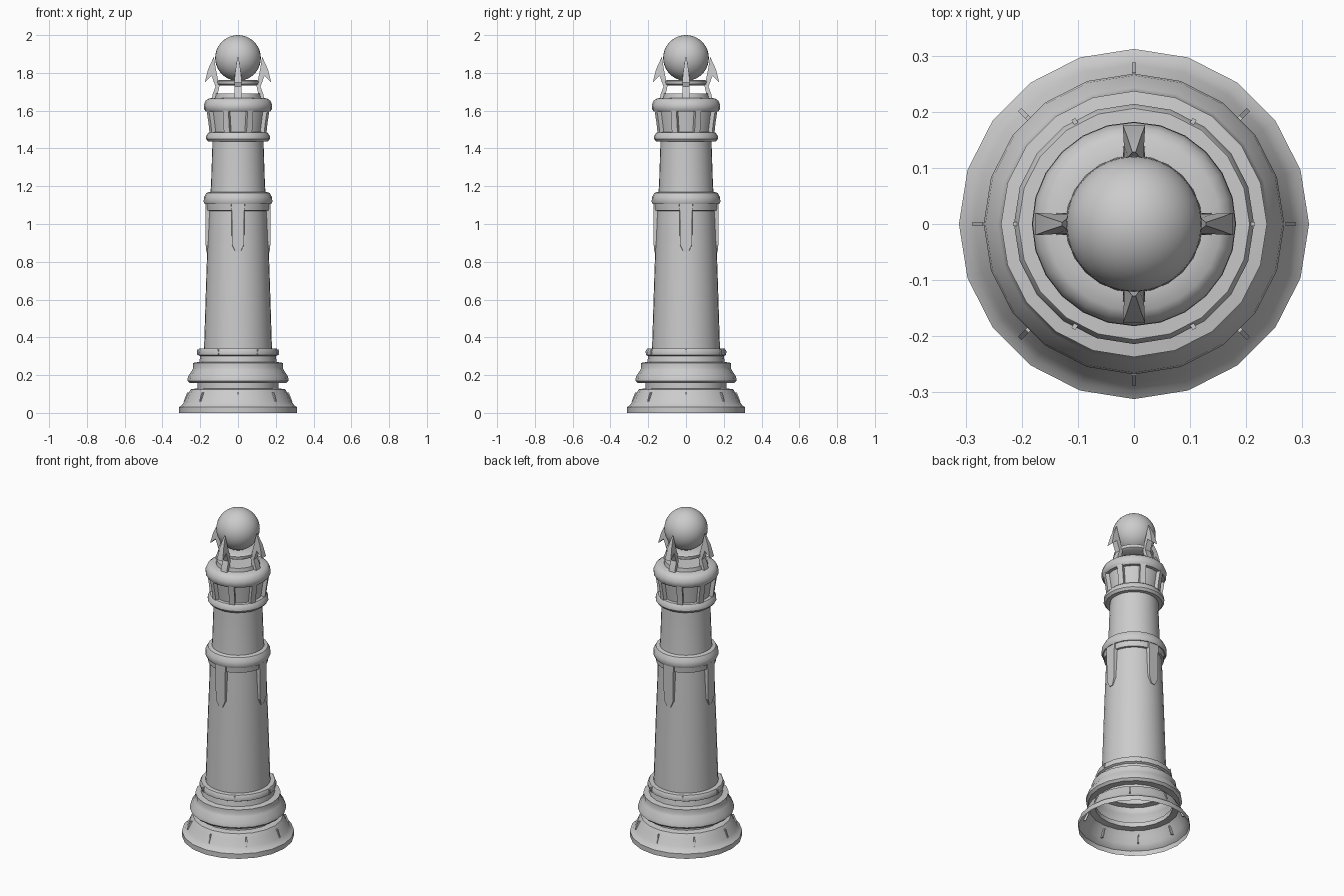
import bpy, bmesh, math
from mathutils import Matrix, Vector

if "Cube" in bpy.data.objects:
    bpy.data.objects.remove(bpy.data.objects["Cube"])


def finish(name, bm, angle=35):
    bmesh.ops.recalc_face_normals(bm, faces=bm.faces)
    me = bpy.data.meshes.new(name)
    bm.to_mesh(me)
    bm.free()
    ob = bpy.data.objects.new(name, me)
    bpy.context.collection.objects.link(ob)
    bpy.ops.object.select_all(action='DESELECT')
    ob.select_set(True)
    bpy.context.view_layer.objects.active = ob
    bpy.ops.object.shade_smooth_by_angle(angle=math.radians(angle))
    return ob


def lathe(name, profile, sides=24, closed=False):
    """Turn an (r, z) profile around the z axis."""
    bm = bmesh.new()
    rings = []
    for r, z in profile:
        if r == 0:
            rings.append([bm.verts.new((0, 0, z))] * sides)
        else:
            rings.append([bm.verts.new((r * math.cos(2 * math.pi * i / sides),
                                        r * math.sin(2 * math.pi * i / sides), z))
                          for i in range(sides)])
    pairs = list(zip(rings, rings[1:]))
    if closed:
        pairs.append((rings[-1], rings[0]))
    for a, b in pairs:
        for i in range(sides):
            j = (i + 1) % sides
            quad = list(dict.fromkeys((a[i], a[j], b[j], b[i])))
            bm.faces.new(quad)
    return finish(name, bm)


def radial(name, outline, count, start=0):
    """Copy a solid around z; outline rows are (r, z, half_width)."""
    for k in range(count):
        bm = bmesh.new()
        left = [bm.verts.new((r, -w, z)) for r, z, w in outline]
        right = [bm.verts.new((r, w, z)) for r, z, w in outline]
        bm.faces.new(left)
        bm.faces.new(right[::-1])
        n = len(outline)
        for i in range(n):
            j = (i + 1) % n
            bm.faces.new((left[i], right[i], right[j], left[j]))
        bmesh.ops.rotate(bm, verts=bm.verts, cent=(0, 0, 0),
                         matrix=Matrix.Rotation(math.radians(start) + 2 * math.pi * k / count, 3, 'Z'))
        finish(f"{name}_{k + 1}", bm, 25)


# Hollow stepped base, open underneath
lathe("base", [(.312, 0), (.312, .03), (.298, .04), (.284, .06), (.268, .095),
               (.25, .125), (.215, .13), (.215, .157), (.255, .157), (.268, .17),
               (.265, .192), (.243, .225), (.237, .24), (.237, .265), (.205, .27), (.2, .3),
               (.212, .306), (.214, .325), (.206, .34), (.175, .342)], 20)
radial("base_seam", [(.268, .06, .004), (.288, .06, .004), (.27, .107, .004), (.25, .107, .004)], 8)
radial("upper_base_seam", [(.195, .307, .004), (.216, .307, .004),
                           (.216, .335, .004), (.195, .335, .004)], 6)

# Tapered shaft
lathe("lower_shaft", [(.18, .335), (.167, .75), (.155, 1.07), (.166, 1.072), (.17, 1.11)], 32)
lathe("upper_shaft", [(.148, 1.15), (.143, 1.2), (.135, 1.44)], 32)

# Collars
lathe("middle_collar", [(.14, 1.105), (.176, 1.105), (.182, 1.118), (.18, 1.142),
                        (.167, 1.165), (.14, 1.172)], 24, True)
lathe("upper_collar", [(.125, 1.436), (.158, 1.436), (.169, 1.45), (.168, 1.468),
                       (.155, 1.485), (.125, 1.487)], 24, True)

# Pointed brackets under the middle collar
bm_count = 4
for k in range(bm_count):
    bm = bmesh.new()
    shape = [(-.042, 1.108), (-.038, 1.06), (-.036, .89), (-.014, .85),
             (.014, .85), (.036, .89), (.038, 1.06), (.042, 1.108)]
    inner = [bm.verts.new((.13, y, z)) for y, z in shape]
    outer = [bm.verts.new((.171 if z > .87 else .167, y * .85, z)) for y, z in shape]
    bm.faces.new(inner)
    bm.faces.new(outer[::-1])
    for i in range(len(shape)):
        j = (i + 1) % len(shape)
        bm.faces.new((inner[i], outer[i], outer[j], inner[j]))
    bmesh.ops.rotate(bm, verts=bm.verts, cent=(0, 0, 0),
                     matrix=Matrix.Rotation(math.pi / 2 * k, 3, 'Z'))
    finish(f"bracket_{k + 1}", bm, 25)

# Flared crown with posts and rounded cap
lathe("crown_recess", [(.135, 1.48), (.14, 1.52), (.152, 1.605)], 32)
radial("crown_post", [(.12, 1.484, .016), (.157, 1.484, .016), (.162, 1.53, .016),
                      (.174, 1.605, .016), (.12, 1.605, .016)], 8, 22.5)
lathe("cap", [(0, 1.595), (.17, 1.595), (.18, 1.608), (.181, 1.63), (.172, 1.652),
              (.155, 1.665), (.122, 1.668), (.118, 1.69), (0, 1.69)], 24)

# Claws holding the ball
radial("claw", [(.1, 1.66, .02), (.14, 1.66, .02), (.133, 1.69, .02), (.119, 1.727, .018),
                (.14, 1.785, .018), (.176, 1.75, .02), (.158, 1.82, .013), (.128, 1.885, .003),
                (.119, 1.83, .01), (.108, 1.775, .016), (.098, 1.73, .018), (.107, 1.69, .02)], 4)

# Dish and ball
lathe("dish", [(0, 1.732), (.095, 1.732), (.108, 1.74), (.11, 1.757), (.1, 1.763), (0, 1.763)], 32)
bm = bmesh.new()
bmesh.ops.create_uvsphere(bm, u_segments=32, v_segments=20, radius=.121)
bmesh.ops.translate(bm, verts=bm.verts, vec=Vector((0, 0, 1.879)))
finish("ball", bm)
